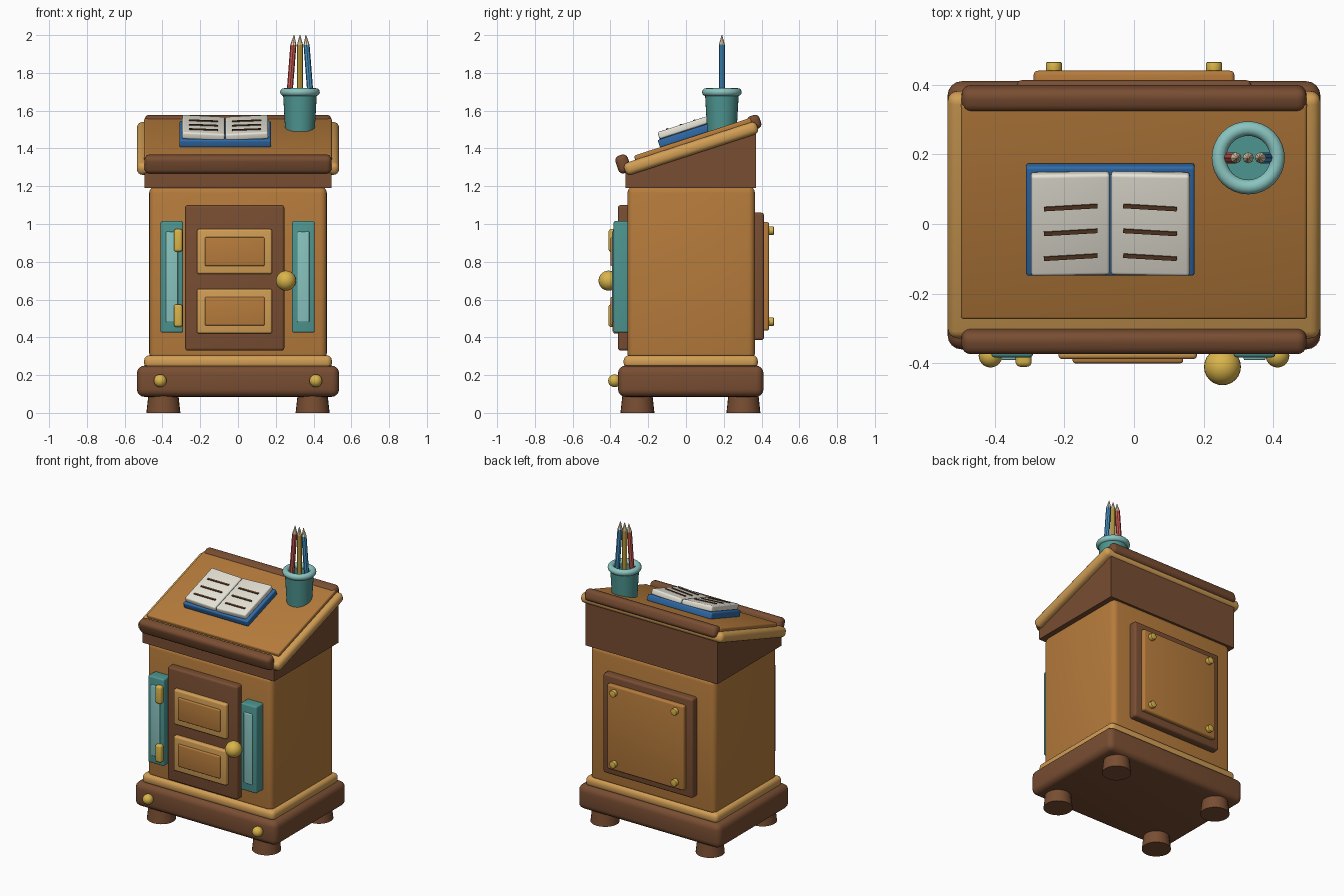
import bpy, bmesh, math
from mathutils import Matrix, Vector

if "Cube" in bpy.data.objects:
    bpy.data.objects.remove(bpy.data.objects["Cube"])

COL = dict(wood=(.47, .2, .045), dark=(.19, .075, .032), light=(.64, .34, .09),
           teal=(.075, .3, .28), pale_teal=(.25, .55, .52), gold=(.7, .46, .07),
           blue=(.03, .15, .4), page=(.8, .77, .68), ink=(.1, .045, .02),
           red=(.6, .1, .08), yellow=(.75, .5, .07), sky=(.06, .3, .58), tip=(.85, .68, .45))
MATS = {}
for k, c in COL.items():
    MATS[k] = bpy.data.materials.new(k)
    MATS[k].diffuse_color = (*c, 1)


def finish(name, bm, col, mat=None):
    bmesh.ops.recalc_face_normals(bm, faces=bm.faces)
    me = bpy.data.meshes.new(name)
    bm.to_mesh(me)
    bm.free()
    for p in me.polygons:
        p.use_smooth = True
    me.set_sharp_from_angle(angle=math.radians(35))
    me.materials.append(MATS[col])
    ob = bpy.data.objects.new(name, me)
    bpy.context.collection.objects.link(ob)
    if mat is not None:
        ob.matrix_world = mat
    return ob


def box(name, x, y, z, col, bevel=.01, mat=None):
    """Rounded box from (min, max) ranges."""
    bm = bmesh.new()
    bmesh.ops.create_cube(bm, size=1)
    for v in bm.verts:
        v.co = Vector([(a + b) / 2 + c * (b - a) for (a, b), c in zip((x, y, z), v.co)])
    if bevel:
        bmesh.ops.bevel(bm, geom=bm.edges[:], offset=bevel, segments=4,
                        profile=.5, affect='EDGES', clamp_overlap=True)
    return finish(name, bm, col, mat)


def cone(name, a, b, r1, r2, col, n=24, bevel=0):
    """Cylinder or cone from point a to point b."""
    a, b = Vector(a), Vector(b)
    bm = bmesh.new()
    bmesh.ops.create_cone(bm, cap_ends=True, segments=n, radius1=r1, radius2=r2,
                          depth=(b - a).length)
    if bevel:
        ed = [e for e in bm.edges if abs(e.verts[0].co.z - e.verts[1].co.z) < 1e-5]
        bmesh.ops.bevel(bm, geom=ed, offset=bevel, segments=2, profile=.5, affect='EDGES')
    rot = Vector((0, 0, 1)).rotation_difference(b - a).to_matrix().to_4x4()
    return finish(name, bm, col, Matrix.Translation((a + b) / 2) @ rot)


def ball(name, c, r, col):
    bm = bmesh.new()
    bmesh.ops.create_uvsphere(bm, u_segments=24, v_segments=14, radius=r)
    return finish(name, bm, col, Matrix.Translation(c))


def lathe(name, profile, col, loc, n=32):
    """Spin a closed (r, z) profile about the z axis."""
    bm = bmesh.new()
    vs = [bm.verts.new((r, 0, z)) for r, z in profile]
    es = [bm.edges.new((vs[i], vs[(i + 1) % len(vs)])) for i in range(len(vs))]
    bmesh.ops.spin(bm, geom=vs + es, cent=(0, 0, 0), axis=(0, 0, 1),
                   angle=math.tau, steps=n)
    bmesh.ops.remove_doubles(bm, verts=bm.verts, dist=1e-5)
    return finish(name, bm, col, Matrix.Translation(loc))


# Feet, base and cabinet body
for sx, nx in ((-1, 'left'), (1, 'right')):
    for y, ny in ((-.257, 'front'), (.304, 'back')):
        cone(f'{ny}_{nx}_foot', (sx * .395, y, 0), (sx * .395, y, .11), .09, .078, 'dark')
    ball(f'{nx}_base_stud', (sx * .412, -.378, .17), .034, 'gold')
box('base', (-.535, .535), (-.36, .41), (.085, .25), 'dark', .04)
box('base_trim', (-.497, .497), (-.33, .38), (.235, .305), 'light', .028)
box('body', (-.47, .47), (-.31, .365), (.28, 1.2), 'wood', .035)

# Door with raised panels, hinges and knob
box('door', (-.28, .245), (-.36, -.29), (.33, 1.1), 'dark', .014)
for n, z0, z1 in (('upper', .735, .973), ('lower', .42, .657)):
    box(f'{n}_panel_frame', (-.217, .181), (-.388, -.345), (z0, z1), 'light', .012)
    box(f'{n}_panel', (-.176, .141), (-.4, -.37), (z0 + .043, z1 - .043), 'wood', .008)
for n, z in (('upper', .913), ('lower', .515)):
    box(f'{n}_hinge', (-.34, -.294), (-.41, -.35), (z - .06, z + .06), 'gold', .014)
ball('door_knob', (.254, -.41, .7), .053, 'gold')

# Teal strips either side of the door
for n, cx in (('left', -.35), ('right', .346)):
    box(f'{n}_side_strip', (cx - .06, cx + .06), (-.383, -.3), (.425, 1.015), 'teal', .01)
    box(f'{n}_strip_inlay', (cx - .032, cx + .032), (-.391, -.36), (.48, .96), 'pale_teal', .006)

# Back service panel with bolts
box('back_panel_frame', (-.337, .337), (.34, .413), (.385, 1.06), 'dark', .015)
box('back_panel', (-.288, .288), (.39, .44), (.435, 1.01), 'wood', .012)
for x in (-.23, .23):
    for z in (.483, .965):
        cone('back_bolt', (x, .43, z), (x, .465, z), .023, .023, 'gold', 12, .004)

# Wedge carrying the sloped top
bm = bmesh.new()
prof = [(-.32, 1.19), (.37, 1.19), (.37, 1.495), (-.32, 1.27)]
face = bm.faces.new([bm.verts.new((-.495, y, z)) for y, z in prof])
ext = bmesh.ops.extrude_face_region(bm, geom=[face])
bmesh.ops.translate(bm, vec=(.99, 0, 0),
                    verts=[v for v in ext['geom'] if isinstance(v, bmesh.types.BMVert)])
finish('top_wedge', bm, 'dark')

# Sloped writing top, built in its own tilted frame
T = Matrix.Translation((0, .027, 1.4)) @ Matrix.Rotation(math.radians(18), 4, 'X')
box('top_board', (-.535, .535), (-.37, .37), (-.034, .034), 'light', .028, T)
box('writing_surface', (-.497, .497), (-.3, .35), (.01, .057), 'wood', .01, T)
box('front_ledge', (-.495, .495), (-.402, -.334), (-.016, .082), 'dark', .026, T)
box('back_ledge', (-.495, .495), (.325, .395), (-.01, .066), 'dark', .026, T)

# Open book
cx = -.068
box('book_cover', (cx - .242, cx + .242), (-.155, .175), (.055, .097), 'blue', .008, T)
for s, n in ((-1, 'left'), (1, 'right')):
    P = T @ Matrix.Translation((cx + s * .115, .0095, .113)) @ Matrix.Rotation(-s * math.radians(3), 4, 'Y')
    box(f'{n}_page', (-.113, .113), (-.153, .153), (-.02, .018), 'page', .01, P)
    for i, y in enumerate((.055, -.02, -.095)):
        L = P @ Matrix.Translation((0, y, .018)) @ Matrix.Rotation(-s * math.radians(2.5), 4, 'Z')
        box(f'{n}_page_line_{i + 1}', (-.077, .077), (-.006, .006), (-.004, .005), 'ink', 0, L)

# Pencil cup: hollow body and rolled rim
cup = (.328, .19, 0)
lathe('cup', [(0, 1.49), (.078, 1.49), (.09, 1.7), (.07, 1.7), (.067, 1.62), (0, 1.62)], 'teal', cup)
lathe('cup_rim', [(.084 + .021 * math.cos(a * math.tau / 12), 1.698 + .021 * math.sin(a * math.tau / 12))
                  for a in range(12)], 'pale_teal', cup)

# Pencils leaning to a common point
for n, x0, x1, col in (('red', .266, .297, 'red'), ('yellow', .328, .328, 'yellow'), ('blue', .39, .359, 'sky')):
    a, b = Vector((x0, .19, 1.6)), Vector((x1, .19, 2.0))
    m = a.lerp(b, .87)
    cone(f'{n}_pencil', a, m, .016, .016, col, 8)
    cone(f'{n}_pencil_tip', m, b, .016, .002, 'tip', 8)

for m in bpy.data.materials:
    if m.users and not m.is_grease_pencil:
        m.use_nodes = True
        m.node_tree.nodes["Principled BSDF"].inputs["Base Color"].default_value = m.diffuse_color
